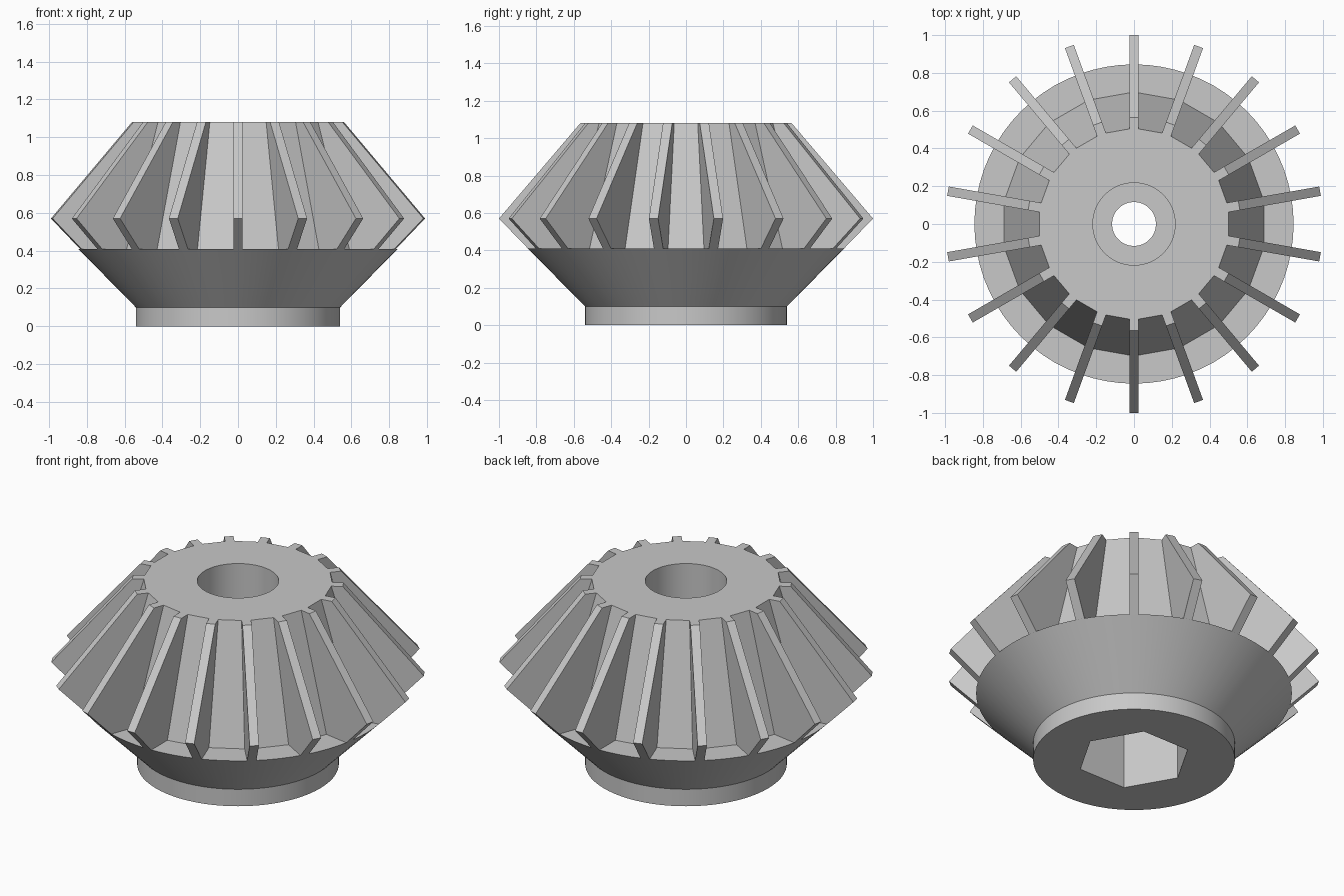
import bpy, bmesh, math
from math import cos, sin, pi
from mathutils import Matrix

cube = bpy.data.objects.get("Cube")
if cube:
    bpy.data.objects.remove(cube, do_unlink=True)

TEETH = 18
STEPS = 72

steel = bpy.data.materials.new("light grey metal")
steel.use_nodes = True
colour = (0.58, 0.58, 0.58, 1)
steel.diffuse_color = colour
steel.node_tree.nodes["Principled BSDF"].inputs["Base Color"].default_value = colour


def add_object(name, bm):
    bmesh.ops.recalc_face_normals(bm, faces=bm.faces)
    mesh = bpy.data.meshes.new(name)
    bm.to_mesh(mesh)
    bm.free()
    mesh.materials.append(steel)
    obj = bpy.data.objects.new(name, mesh)
    bpy.context.collection.objects.link(obj)
    return obj


def ring(bm, radius, z, sides=0, first_flat=0.0):
    """Circle, or a polygon whose radius is its apothem when sides is given."""
    verts = []
    for i in range(STEPS):
        a = 2 * pi * i / STEPS
        r = radius
        if sides:
            sector = 2 * pi / sides
            off = (a - first_flat + sector / 2) % sector - sector / 2
            r = radius / cos(off)
        verts.append(bm.verts.new((r * cos(a), r * sin(a), z)))
    return verts


# Body: back cone, faceted crown, round bore and hexagonal socket in one loft
bm = bmesh.new()
hexagon = dict(sides=6, first_flat=pi / 6)
crown = dict(sides=TEETH)
rings = [
    ring(bm, 0.264, 0, **hexagon),
    ring(bm, 0.54, 0),
    ring(bm, 0.54, 0.10),
    ring(bm, 0.845, 0.41),
    ring(bm, 0.688, 0.41, **crown),
    ring(bm, 0.50, 1.08, **crown),
    ring(bm, 0.218, 1.08),
    ring(bm, 0.218, 0.65),
    ring(bm, 0.116, 0.65),
    ring(bm, 0.116, 0.42),
    ring(bm, 0.264, 0.42, **hexagon),
]
for low, high in zip(rings, rings[1:] + rings[:1]):
    for i in range(STEPS):
        j = (i + 1) % STEPS
        bm.faces.new((low[i], low[j], high[j], high[i]))
body = add_object("gear_body", bm)
bpy.ops.object.select_all(action='DESELECT')
body.select_set(True)
bpy.context.view_layer.objects.active = body
bpy.ops.object.shade_smooth_by_angle(angle=math.radians(12))

# Teeth: one radial slab profile, repeated around the crown
profile = [(0.496, 1.08), (0.565, 1.08), (1.0, 0.57), (0.845, 0.41), (0.6, 0.36)]
half = 0.025
bm = bmesh.new()
for k in range(TEETH):
    turn = Matrix.Rotation(pi / 2 + 2 * pi * k / TEETH, 3, 'Z')
    left = [bm.verts.new((r, half, z)) for r, z in profile]
    right = [bm.verts.new((r, -half, z)) for r, z in profile]
    bm.faces.new(left)
    bm.faces.new(right[::-1])
    for i in range(len(profile)):
        j = (i + 1) % len(profile)
        bm.faces.new((left[i], right[i], right[j], left[j]))
    bmesh.ops.transform(bm, matrix=turn.to_4x4(), verts=left + right)
add_object("gear_teeth", bm)
